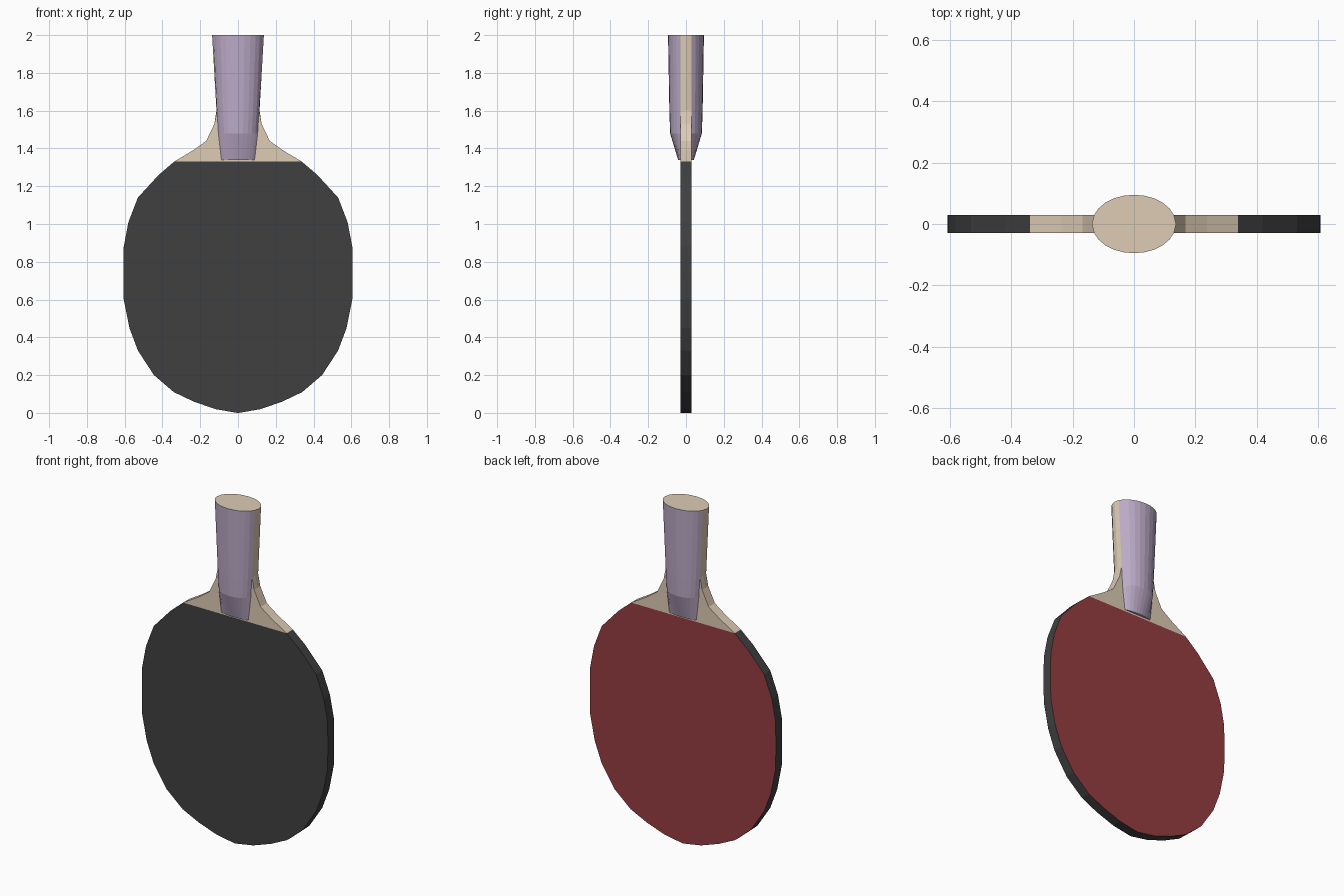
import bpy, bmesh, math

if "Cube" in bpy.data.objects:
    bpy.data.objects.remove(bpy.data.objects["Cube"])

T = 0.029          # half thickness of the blade


def material(name, rgb):
    lin = [((c / 255 + 0.055) / 1.055) ** 2.4 for c in rgb]
    m = bpy.data.materials.new(name)
    m.diffuse_color = (*lin, 1)
    m.use_nodes = True
    m.node_tree.nodes["Principled BSDF"].inputs["Base Color"].default_value = m.diffuse_color
    return m


BLACK = material("black rubber", (64, 64, 64))
RED = material("red rubber", (150, 61, 66))
WOOD = material("pale wood", (221, 204, 180))
LILAC = material("lilac grip", (188, 171, 200))


def loft(name, rings, mats, rule=None, closed=True):
    """Join equal-length rings into a skin with end caps; rule(normal) picks the colour."""
    bm = bmesh.new()
    vs = [[bm.verts.new(p) for p in r] for r in rings]
    n = len(rings[0])
    for a, b in zip(vs, vs[1:]):
        for i in range(n if closed else n - 1):
            j = (i + 1) % n
            bm.faces.new((a[i], a[j], b[j], b[i]))
    bm.faces.new(vs[0][::-1])
    bm.faces.new(vs[-1])
    bm.normal_update()
    if rule:
        for f in bm.faces:
            f.material_index = rule(f.normal)
    bmesh.ops.remove_doubles(bm, verts=bm.verts, dist=1e-5)
    me = bpy.data.meshes.new(name)
    bm.to_mesh(me)
    bm.free()
    for m in mats:
        me.materials.append(m)
    ob = bpy.data.objects.new(name, me)
    bpy.context.collection.objects.link(ob)
    return ob


def slab(w, z, bulge=0):
    """Flat cross-section of half width w with optionally bulged sides."""
    return [(-w, -T, z), (w, -T, z), (w + bulge, 0, z),
            (w, T, z), (-w, T, z), (-w - bulge, 0, z)]


# Rubber-covered blade: black front and rim, red back
blade = [(0.004, 0), (0.12, 0.02), (0.235, 0.06), (0.34, 0.11), (0.445, 0.20),
         (0.53, 0.33), (0.575, 0.45), (0.605, 0.60), (0.607, 0.74), (0.605, 0.88),
         (0.58, 1.01), (0.53, 1.14), (0.42, 1.26), (0.338, 1.33)]
loft("rubber_blade", [slab(w, z) for w, z in blade], [BLACK, RED],
     lambda n: 1 if n.y > 0.9 else 0)

# Wooden neck running up through the handle
core = [(0.338, 1.33, 0), (0.238, 1.39, 0), (0.168, 1.44, 0), (0.125, 1.53, 0),
        (0.111, 1.60, 0.003), (0.130, 2.0, 0.007)]
loft("wooden_core", [slab(*r) for r in core], [WOOD])

# Rounded grip halves: half width, height above centre, z
grip = [(0.088, 0.042, 1.34), (0.104, 0.084, 1.48), (0.111, 0.088, 1.60), (0.130, 0.095, 2.0)]
for side, label in ((-1, "front"), (1, "back")):
    rings = []
    for w, h, z in grip:
        t0 = math.asin(T / h)
        a = w / math.cos(t0)
        ring = []
        for i in range(11):
            t = t0 + (math.pi - 2 * t0) * i / 10
            ring.append((-side * a * math.cos(t) * -1, side * h * math.sin(t), z))
        rings.append(ring)
    loft(label + "_grip", rings, [LILAC, WOOD],
         lambda n: 1 if n.z > 0.9 else 0, closed=False)
